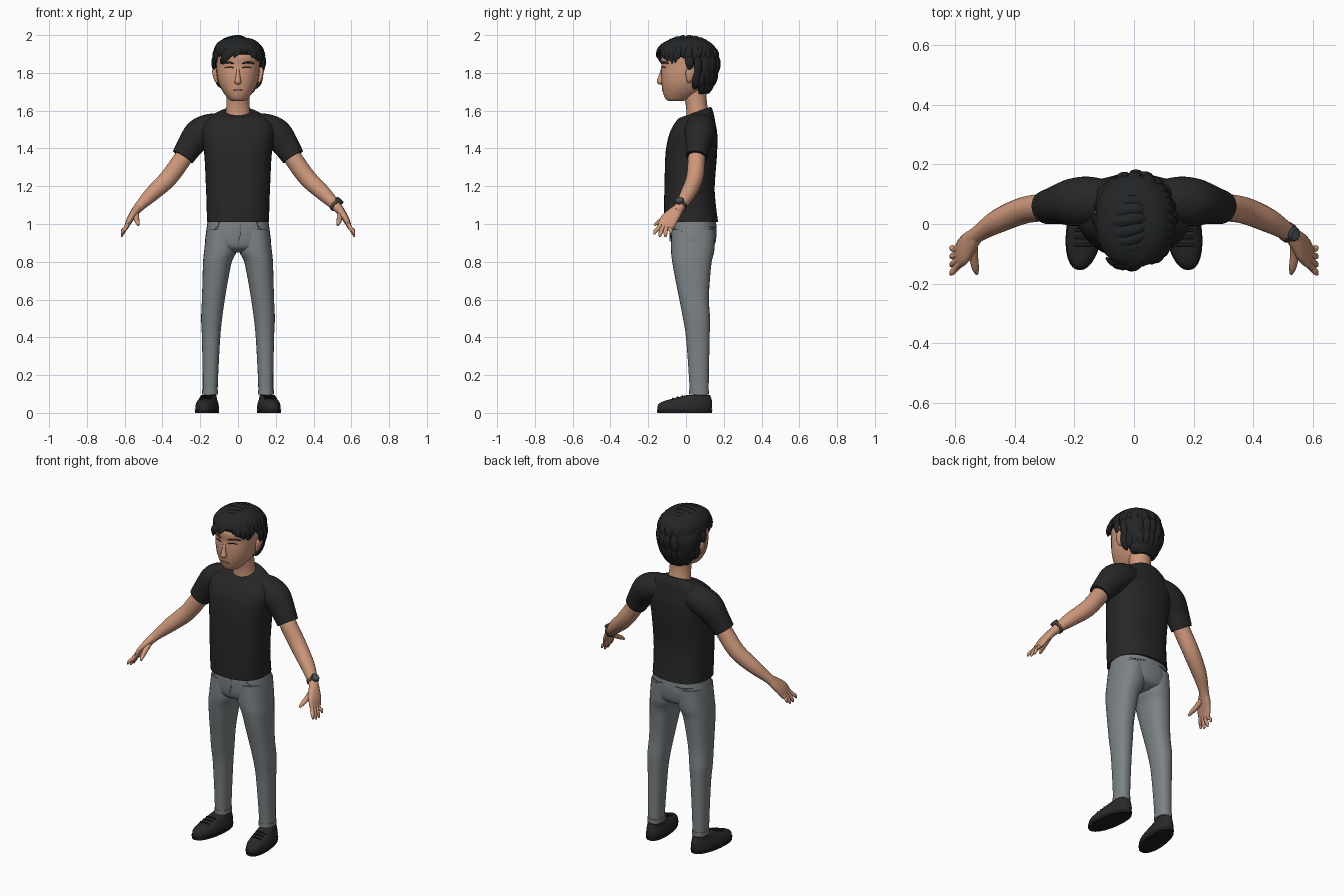
import bpy, bmesh, math, random
from mathutils import Vector as V

random.seed(4)


def mat(name, r, g, b):
    m = bpy.data.materials.new(name)
    m.diffuse_color = (r, g, b, 1)
    return m


SKIN = mat("skin", .62, .315, .2)
SHIRT = mat("black cotton", .02, .02, .02)
DENIM = mat("grey denim", .2, .225, .235)
SEAM = mat("dark denim seam", .09, .1, .105)
HAIR = mat("black hair", .016, .018, .019)
SHOE = mat("shoe canvas", .022, .022, .023)
SOLE = mat("shoe sole", .012, .012, .012)
LIP = mat("lip", .4, .16, .11)
STRAP = mat("watch strap", .12, .06, .04)
DIAL = mat("watch dial", .07, .085, .1)


def smooth(rows, k):
    """Catmull-Rom resampling of parameter rows."""
    out, n = [], len(rows)
    for i in range(n - 1):
        a, b, c, d = (rows[min(max(j, 0), n - 1)] for j in (i - 1, i, i + 1, i + 2))
        for s in range(k):
            t = s / k
            out.append([.5 * (2*q + (r-p)*t + (2*p-5*q+4*r-w)*t*t + (3*q-p-3*r+w)*t**3)
                        for p, q, r, w in zip(a, b, c, d)])
    return out + [list(rows[-1])]


def ring(c, u, v, n=24, p=2.0):
    pts = []
    for i in range(n):
        a = 2 * math.pi * i / n
        x, y = math.cos(a), math.sin(a)
        pts.append(c + u * math.copysign(abs(x) ** (2 / p), x) + v * math.copysign(abs(y) ** (2 / p), y))
    return pts


def stack(rows, p=2.2, n=32, k=4, shear=0):
    """Horizontal layers: z, x0, x1, y0, y1, tilt."""
    rings = []
    for z, x0, x1, y0, y1, tilt in smooth([tuple(r) + (0,) * (6 - len(r)) for r in rows], k):
        pts = ring(V(((x0+x1)/2, (y0+y1)/2, z)), V(((x1-x0)/2, 0, 0)), V((0, (y1-y0)/2, tilt)), n, p)
        for q in pts:
            q.x -= shear * (q.y - .07)
        rings.append(pts)
    return rings


def tube(rows, ref=None, n=16, k=4, p=2.0):
    """Tube along x, y, z with radii a (towards ref) and b (across)."""
    rows = smooth(rows, k)
    pts = [V(r[:3]) for r in rows]
    rings = []
    for i, r in enumerate(rows):
        t = (pts[min(i+1, len(pts)-1)] - pts[max(i-1, 0)]).normalized()
        u = V(ref(pts[i])) if ref else V((0, 1, 0))
        u = (u - t * u.dot(t)).normalized()
        rings.append(ring(pts[i], u * max(r[3], .0008), t.cross(u) * max(r[4], .0008), n, p))
    return rings


def build(name, m, lofts, mirror=False, angle=50):
    bm = bmesh.new()
    for rings in lofts:
        vs = [[bm.verts.new(q) for q in r] for r in rings]
        n = len(vs[0])
        for a, b in zip(vs, vs[1:]):
            for i in range(n):
                bm.faces.new((a[i], a[(i+1) % n], b[(i+1) % n], b[i]))
        bm.faces.new(vs[0][::-1])
        bm.faces.new(vs[-1])
    bmesh.ops.recalc_face_normals(bm, faces=bm.faces)
    me = bpy.data.meshes.new(name)
    bm.to_mesh(me)
    bm.free()
    me.materials.append(m)
    me.shade_smooth()
    me.set_sharp_from_angle(angle=math.radians(angle))
    ob = bpy.data.objects.new(name, me)
    bpy.context.collection.objects.link(ob)
    if mirror:
        ob.modifiers.new("Mirror", 'MIRROR').use_mirror_merge = False
    return ob


def sym(rows):
    """Rows z, half width, y0, y1, tilt centred on x = 0."""
    return [(r[0], -r[1], r[1]) + tuple(r[2:]) for r in rows]


# Shirt body with a tilted collar, and sleeves
build("shirt", SHIRT, [stack(sym([
    (1.01, .165, -.115, .17), (1.1, .166, -.116, .158), (1.2, .17, -.114, .152),
    (1.35, .177, -.11, .163), (1.42, .186, -.102, .166), (1.48, .195, -.088, .165, .003),
    (1.53, .185, -.068, .155, .01), (1.565, .15, -.05, .147, .018),
    (1.585, .11, -.038, .138, .025), (1.592, .08, -.028, .13, .028)]), p=2.4, n=40)])
build("sleeve", SHIRT, [tube([
    (.09, .078, 1.515, .07, .07), (.15, .077, 1.505, .082, .078), (.205, .073, 1.475, .08, .082),
    (.25, .066, 1.42, .066, .071), (.292, .056, 1.355, .057, .061)], n=28)], True)

# Neck, head, nose and ears
build("neck", SKIN, [stack(sym([(1.54, .07, .0, .125), (1.6, .064, .002, .118),
                                (1.65, .06, -.005, .11), (1.72, .06, -.02, .11)]), p=2)])
build("head", SKIN, [stack(sym([
    (1.65, .025, -.085, -.02), (1.656, .042, -.102, .0), (1.67, .057, -.113, .035),
    (1.7, .08, -.123, .08), (1.74, .1, -.129, .11), (1.79, .111, -.132, .13),
    (1.84, .115, -.13, .145), (1.89, .115, -.133, .15), (1.94, .095, -.1, .13),
    (1.97, .05, -.05, .08)]))])
build("nose", SKIN, [tube([(0, -.124, 1.83, .006, .008), (0, -.129, 1.8, .01, .009),
                           (0, -.134, 1.765, .018, .015), (0, -.135, 1.752, .018, .018),
                           (0, -.127, 1.742, .006, .01)], n=12)])
build("ear", SKIN, [tube([(.108, .015, 1.748, .007, .005), (.117, .018, 1.765, .016, .01),
                          (.123, .023, 1.8, .025, .013), (.124, .027, 1.822, .019, .011),
                          (.12, .026, 1.833, .005, .004)])], True)


def curve_y(x, rx, y0, y1, p):
    return (y0 + y1) / 2 - (y1 - y0) / 2 * (1 - abs(x / rx) ** p) ** (1 / p)


# Brows, eyelids and mouth
def face_line(z, xs, r, bow):
    return tube([(x, curve_y(x, .114, -.131, .142, 2.2) - .0005,
                  z + bow * math.sin(i / (len(xs) - 1) * math.pi), .003, r * (.4 if i in (0, len(xs)-1) else 1))
                 for i, x in enumerate(xs)], n=8)


EX = (.022, .038, .055, .072, .085)
build("brow", HAIR, [face_line(1.848, EX, .005, .008)], True)
build("eyelid_line", HAIR, [face_line(1.826, EX[:4], .0025, .006)], True)
build("mouth", LIP, [tube([(x, -.124 + x * x * 5, 1.708, .004, r) for x, r in
                           ((-.027, .001), (-.012, .005), (0, .0045), (.012, .005), (.027, .001))], n=8)])

# Hair mass
build("hair_cap", HAIR, [stack(sym([
    (1.69, .05, .05, .122), (1.73, .085, .035, .143), (1.78, .113, .025, .154),
    (1.83, .125, .005, .162), (1.87, .128, -.03, .165), (1.895, .129, -.125, .165),
    (1.93, .126, -.145, .158), (1.96, .108, -.12, .13), (1.98, .075, -.075, .09),
    (1.988, .03, -.03, .04)]))])


def on_scalp(d, off=0):
    d = d.normalized()
    return V((.004 + d.x * (.13 + off), .008 + d.y * (.16 + off),
              1.86 + d.z * ((.128 if d.z > 0 else .205) + off)))


def lock(a, b, w, lift=.008, thick=.011):
    a, b = V(a), V(b)
    j = V([random.uniform(-.06, .06) for _ in range(3)])
    rows = []
    for t, s in ((0, .35), (.3, .9), (.6, 1), (.85, .6), (1, .06)):
        q = on_scalp(a.lerp(b + j, t), -.006 + lift * t + .009 * math.sin(math.pi * t))
        rows.append((*q, thick * s, w * s))
    return tube(rows, lambda q: q - V((0, .01, 1.84)), n=8, k=3)


# Locks swept sideways from the parting, fringe, and layers down the back
locks = []
for i in range(11):
    y = -.85 + i * .16
    locks.append(lock((.42, y, .9), (-1, y - .2, .3), .021))
    locks.append(lock((.36, y, .9), (1, y - .1, .15), .02))
for x, z in ((-.95, -.12), (-.8, -.08), (-.6, .05), (-.42, .1), (-.22, .2), (-.05, .3), (.12, .42)):
    locks.append(lock((.32, -.45, .85), (x, -1, z), .021, .012))
for x, y, z in ((.45, -1, .35), (.65, -.95, .2), (.85, -.75, .05), (1, -.5, -.1)):
    locks.append(lock((.4, -.4, .85), (x, y, z), .02))
for start, end, reach in ((.9, .0, 112), (.35, -.5, 88), (-.1, -1.0, 72), (-.4, -1.5, 48)):
    for i in range(11):
        a = math.radians(-reach + i * reach / 5)
        x, y = math.sin(a), math.cos(a)
        e = max(end, -.3) if abs(x) > .96 else end
        locks.append(lock((x, y, start), (x, y, e), .022, .004))
build("hair_locks", HAIR, locks, angle=60)

# Arms, palms, fingers and thumbs
build("arm", SKIN, [tube([
    (.22, .068, 1.45, .045, .045), (.29, .057, 1.35, .046, .048), (.368, .046, 1.243, .045, .047),
    (.455, .01, 1.16, .04, .04), (.515, -.027, 1.1, .029, .028), (.545, -.05, 1.065, .028, .023)], n=20)], True)
hand = [tube([(.53, -.038, 1.085, .026, .022), (.552, -.062, 1.055, .038, .021),
              (.574, -.092, 1.02, .046, .017), (.59, -.11, .985, .042, .011)], p=2.4)]
for i, zt in enumerate((.945, .932, .932, .95)):
    y = -.14 + .021 * i
    hand.append(tube([(.577, y + .012, 1.01, .011, .011), (.598, y - .008, .975, .0115, .011),
                      (.61, y - .022 + .006 * i, zt + .018, .0105, .009),
                      (.616, y - .028 + .008 * i, zt, .005, .004)], n=10))
hand.append(tube([(.54, -.07, 1.055, .016, .015), (.538, -.11, 1.03, .015, .014),
                  (.532, -.148, 1.008, .012, .011), (.527, -.168, .993, .005, .005)],
                 lambda q: (1, 0, 0), n=10))
build("hand", SKIN, hand, True)

# Watch on the left wrist
axis, nrm, wc = V((.08, -.052, -.08)).normalized(), V((.68, -.22, .7)), V((.516, -.028, 1.099))
nrm = (nrm - axis * nrm.dot(axis)).normalized()
build("watch_strap", STRAP, [tube([(*(wc + axis * t), .034, .033) for t in (-.009, .009)], n=24, k=1)])
side = axis.cross(nrm)
build("watch_case", DIAL, [[ring(wc + nrm * h, axis * r, side * r, 20)
                            for h, r in ((.026, .022), (.036, .024), (.041, .02))]], angle=30)

# Jeans
build("jeans_hips", DENIM, [stack(sym([
    (1.04, .157, -.08, .155), (1.0, .163, -.085, .16), (.95, .17, -.085, .162),
    (.9, .172, -.08, .155), (.87, .14, -.066, .14), (.85, .07, -.03, .1)]), p=2.4)])
LEG = [(.97, .0, .166, -.078, .155), (.86, .006, .179, -.079, .15), (.8, .033, .185, -.073, .136),
       (.7, .053, .188, -.055, .126), (.6, .07, .191, -.035, .121), (.5, .084, .195, -.016, .127),
       (.4, .094, .191, .0, .125), (.2, .105, .187, .015, .121), (.1, .108, .187, .02, .12)]
build("jeans_leg", DENIM, [stack(LEG, p=2.3)], True)
build("jeans_cuff", DENIM, [stack([(.098, .105, .19, .017, .123), (.122, .105, .19, .017, .123)], p=2.3, k=1)], True)


def seam(points, back=False):
    rows = []
    for x, z in points:
        y = curve_y(x, .171, -.086, .163, 2.4)
        rows.append((x, .077 - y if back else y, z, .002, .002))
    return tube(rows, lambda q: (0, 1, .2), n=6)


build("pocket_seams", SEAM, [seam([(.1, 1.01), (.108, .985), (.13, .968), (.158, .962)]),
                             seam([(.045, .985), (.09, .98), (.135, .985)], True)], True)
build("fly_seam", SEAM, [seam([(.014, 1.0), (.014, .95), (.002, .91)])])

# Ankles, shoes, soles and laces
build("ankle", SKIN, [stack([(.06, .115, .182, .035, .112), (.13, .117, .18, .037, .108)], p=2, k=1)], True)
build("shoe", SHOE, [stack([
    (.012, .096, .214, -.15, .135), (.04, .096, .213, -.149, .138), (.058, .102, .207, -.128, .138),
    (.072, .108, .201, -.085, .135), (.086, .112, .196, -.03, .13), (.096, .114, .192, .01, .127)],
    shear=.12)], True)
build("shoe_sole", SOLE, [stack([(0, .095, .215, -.152, .137), (.018, .093, .217, -.155, .14)],
                                k=1, shear=.12)], True)
build("shoe_laces", SOLE, [tube([(x + .155 - .12 * (y - .07), y, z - 4 * x * x, .005, .004)
                                 for x in (-.03, -.015, 0, .015, .03)], n=8)
                           for y, z in ((-.07, .077), (-.045, .084), (-.02, .09))], True)
